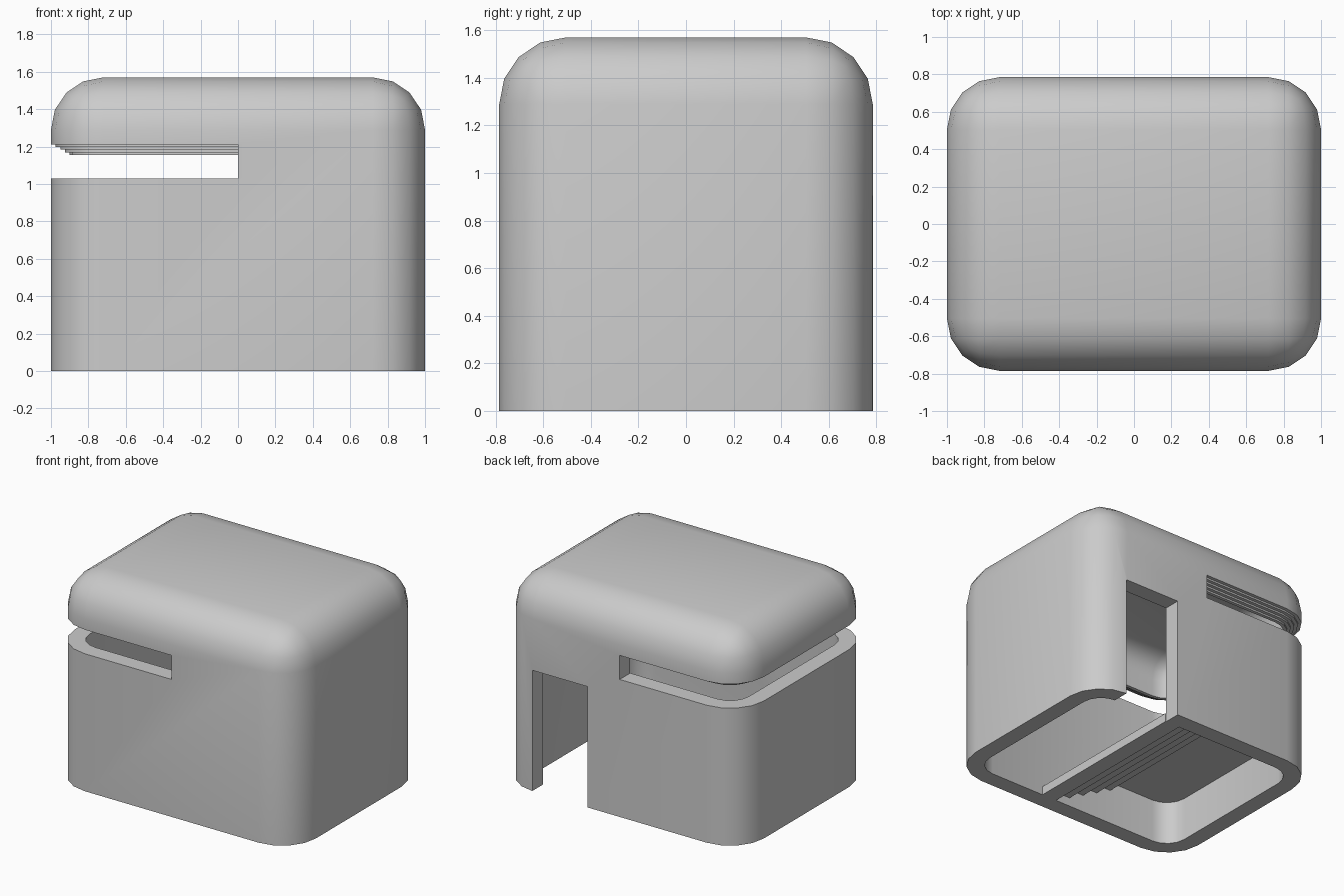
import bpy, bmesh, math

if "Cube" in bpy.data.objects:
    bpy.data.objects.remove(bpy.data.objects["Cube"])

HX, HY, H = 1.0, 0.785, 1.57      # half width, half depth, height
R, WALL = 0.28, 0.125             # corner radius, wall thickness
Z_LOW, Z_HIGH = 1.03, 1.21        # window slot


def add_mesh(name, bm):
    bmesh.ops.recalc_face_normals(bm, faces=bm.faces)
    me = bpy.data.meshes.new(name)
    bm.to_mesh(me)
    bm.free()
    ob = bpy.data.objects.new(name, me)
    bpy.context.collection.objects.link(ob)
    return ob


def box_bm(x0, x1, y0, y1, z0, z1):
    bm = bmesh.new()
    bmesh.ops.create_cube(bm, size=1)
    for v in bm.verts:
        v.co.x = x1 if v.co.x > 0 else x0
        v.co.y = y1 if v.co.y > 0 else y0
        v.co.z = z1 if v.co.z > 0 else z0
    return bm


def box(name, *bounds):
    return add_mesh(name, box_bm(*bounds))


def rounded_box(name, inset, bottom):
    """Box with every edge rounded except those of the base."""
    bm = box_bm(-HX + inset, HX - inset, -HY + inset, HY - inset, bottom, H - inset)
    edges = [e for e in bm.edges if max(v.co.z for v in e.verts) > bottom + 0.1]
    bmesh.ops.bevel(bm, geom=edges, offset=R - inset, segments=4, profile=0.5, affect='EDGES')
    return add_mesh(name, bm)


def activate(ob):
    bpy.ops.object.select_all(action='DESELECT')
    ob.select_set(True)
    bpy.context.view_layer.objects.active = ob


def cut(ob, cutter):
    cutter.hide_render = True
    mod = ob.modifiers.new("cut", 'BOOLEAN')
    mod.operation, mod.solver, mod.object = 'DIFFERENCE', 'EXACT', cutter
    activate(ob)
    bpy.ops.object.modifier_apply(modifier=mod.name)
    bpy.data.objects.remove(cutter, do_unlink=True)


def left_outline(inset):
    """Left half of the rounded plan, from the front middle to the back middle."""
    pts = [(0, -HY + inset)]
    for sy, a0 in ((-1, 270), (1, 180)):
        for i in range(5):
            a = math.radians(a0 - 22.5 * i)
            pts.append((-(HX - R) + (R - inset) * math.cos(a),
                        sy * (HY - R) + (R - inset) * math.sin(a)))
    return pts + [(0, HY - inset)]


def band(name, outer, inner, z0, z1):
    """Curved strip following the left half of the wall."""
    bm = bmesh.new()
    rows = []
    for a, b in zip(left_outline(outer), left_outline(inner)):
        rows.append([bm.verts.new((*p, z)) for p, z in ((a, z0), (a, z1), (b, z1), (b, z0))])
    for r, s in zip(rows, rows[1:]):
        for i in range(4):
            j = (i + 1) % 4
            bm.faces.new((r[i], r[j], s[j], s[i]))
    bm.faces.new(rows[0])
    bm.faces.new(rows[-1])
    return add_mesh(name, bm)


# Hollow shell with wrap-around window slot and back doorway
shell = rounded_box("shell", 0, 0)
cut(shell, rounded_box("cavity_cutter", WALL, -0.3))
cut(shell, box("slot_cutter", -1.5, 0, -1, 1, Z_LOW, Z_HIGH))
cut(shell, box("door_cutter", 0.265, 0.725, 0.4, 1.0, -0.2, 0.905))
activate(shell)
bpy.ops.object.shade_smooth_by_angle(angle=math.radians(35))

# Stepped lip under the top edge of the slot
for i in range(1, 5):
    lip = band(f"slot_lip_{i}", 0.025 * i, WALL, Z_HIGH - 0.0135 * i, Z_HIGH - 0.0135 * (i - 1))
    activate(lip)
    bpy.ops.object.shade_smooth_by_angle(angle=math.radians(35))

# Indoor stairs rising from the doorway to the left-hand platform
INY, RUN, RISE, START = HY - WALL, 0.122, 0.065, 0.27
for i in range(5):
    x = START - RUN * i
    box(f"stair_{i + 1}", x - RUN, x, -INY, INY, RISE * i, RISE * (i + 1))
box("platform", -HX + WALL, START - RUN * 5, -INY, INY, RISE * 5, RISE * 6)
